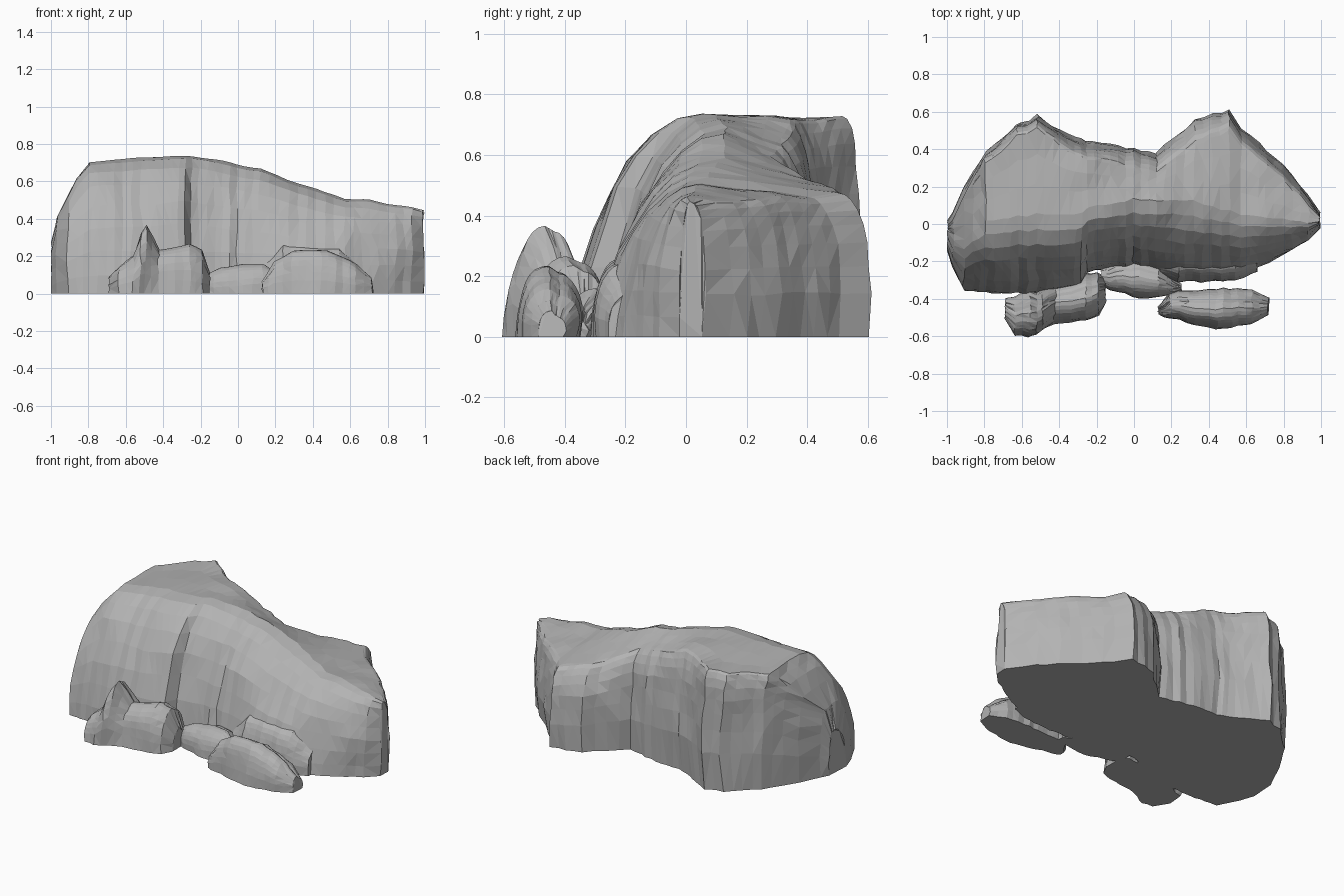
import bpy, bmesh, random
from math import sin, cos, pi
from mathutils import Vector, noise

old = bpy.data.objects.get("Cube")
if old:
    bpy.data.objects.remove(old, do_unlink=True)

stone = bpy.data.materials.new("grey stone")
stone.use_nodes = True
GREY = (0.45, 0.45, 0.45, 1)
stone.diffuse_color = GREY
stone.node_tree.nodes["Principled BSDF"].inputs["Base Color"].default_value = GREY


def section(foot, crest, top, back, drop, front_power):
    """Cross-section of a rock: curved front slope, gently falling top, rounded steep back."""
    quarter = [pi / 2 * i / 8 for i in range(9)]
    shoulder = max(back - drop - .06, crest + (back - crest) * .3)
    ring = [(foot + (crest - foot) * (1 - cos(t)), top * sin(t) ** front_power) for t in quarter]
    for t in (.35, .7):
        ring.append((crest + (shoulder - crest) * t, top - drop * t))
    for t in quarter[:-1]:
        ring.append((shoulder + (back - shoulder) * sin(t), (top - drop) * cos(t) ** .7))
    ring.append((back - .01, 0))
    return ring


def rock(name, stations, front_power, drop_at, step, rough, seed):
    """Loft of sections along x; stations hold x, foot, crest, top, back in hundredths."""
    rng = random.Random(seed)
    rows = []
    for a, b in zip(stations, stations[1:]):
        n = max(1, round((b[0] - a[0]) / step))
        rows += [[p + (q - p) * i / n for p, q in zip(a, b)] for i in range(n)]
    rows.append(stations[-1])
    bm = bmesh.new()
    rings = []
    for row in rows:
        x, foot, crest, top, back = [v / 100 for v in row]
        flute = rng.uniform(-rough, rough)
        points = section(foot, crest, top, back, drop_at(x), front_power)
        ring = []
        for k, (y, z) in enumerate(points):
            co = Vector((x, y, z))
            co += noise.noise_vector(co * 6 + Vector((seed, 0, 0))) * rough
            co += Vector((rng.uniform(-rough, rough) * .4, flute * .5, 0))
            co.x = max(-1, min(1, co.x))
            co.z = 0 if k in (0, len(points) - 1) else max(.02, co.z)
            ring.append(bm.verts.new(co))
        rings.append(ring)
    count = len(rings[0])
    for p, q in zip(rings, rings[1:]):
        for i in range(count):
            j = (i + 1) % count
            bm.faces.new((p[i], q[i], q[j], p[j]))
    bm.faces.new(rings[0])
    bm.faces.new(rings[-1][::-1])
    bmesh.ops.triangulate(bm, faces=bm.faces[:])
    bmesh.ops.recalc_face_normals(bm, faces=bm.faces[:])
    mesh = bpy.data.meshes.new(name)
    bm.to_mesh(mesh)
    bm.free()
    mesh.materials.append(stone)
    bpy.context.collection.objects.link(bpy.data.objects.new(name, mesh))


def boulder(name, stations, seed):
    """Low rock whose crest runs midway between foot and back; stations hold x, foot, top, back."""
    rows = [(x, foot, (foot + back) / 2, top, back) for x, foot, top, back in stations]
    rock(name, rows, .75, lambda x: .02, 4, .012, seed)


# Main cliff, its rear edge falling most over the right-hand bulge
rock("cliff", [
    (-100, -14, -4, 27, 3),
    (-97, -22, -8, 42, 8),
    (-91, -36, -8, 53, 20),
    (-86, -36, -3, 62, 28),
    (-79, -36, 2, 71, 39),
    (-62, -37, 4, 72, 54),
    (-52, -37, 5, 73, 58),
    (-35, -36, 5, 74, 47),
    (-28, -34, 6, 74, 45),
    (-25, -26, 9, 74, 44),
    (0, -22, 13, 69, 41),
    (12, -25, 13, 67, 38),
    (32, -29, 12, 59, 56),
    (51, -28, 7, 53, 61),
    (57, -27, 4, 51, 51),
    (80, -18, 2, 48, 31),
    (93, -9, 1, 46, 16),
    (99, -3, 1, 45, 6),
], 1.2, lambda x: max(.01, .08 - .1 * abs(x - .25)), 4.5, .014, 3)

# Boulders along the foot of the cliff
boulder("spire_boulder", [
    (-69, -50, 9, -39),
    (-64, -59, 15, -38),
    (-56, -61, 21, -35),
    (-52, -59, 33, -36),
    (-49, -57, 37, -35),
    (-42, -53, 24, -31),
    (-26, -52, 26, -27),
    (-19, -49, 23, -26),
    (-15, -42, 12, -27),
], 7)

boulder("middle_boulder", [
    (-17, -33, 10, -23),
    (-9, -36, 14, -19),
    (3, -40, 16, -18),
    (13, -39, 16, -22),
    (25, -36, 6, -32),
], 11)

boulder("long_boulder", [
    (13, -48, 6, -44),
    (19, -50, 17, -37),
    (29, -53, 23, -35),
    (48, -56, 23, -34),
    (63, -54, 16, -35),
    (72, -48, 9, -39),
], 17)

# Low shoulder joining the cliff to its foot
boulder("shoulder_rock", [
    (14, -28, 16, -14),
    (24, -31, 26, -10),
    (54, -30, 24, -10),
    (66, -26, 14, -12),
], 23)
